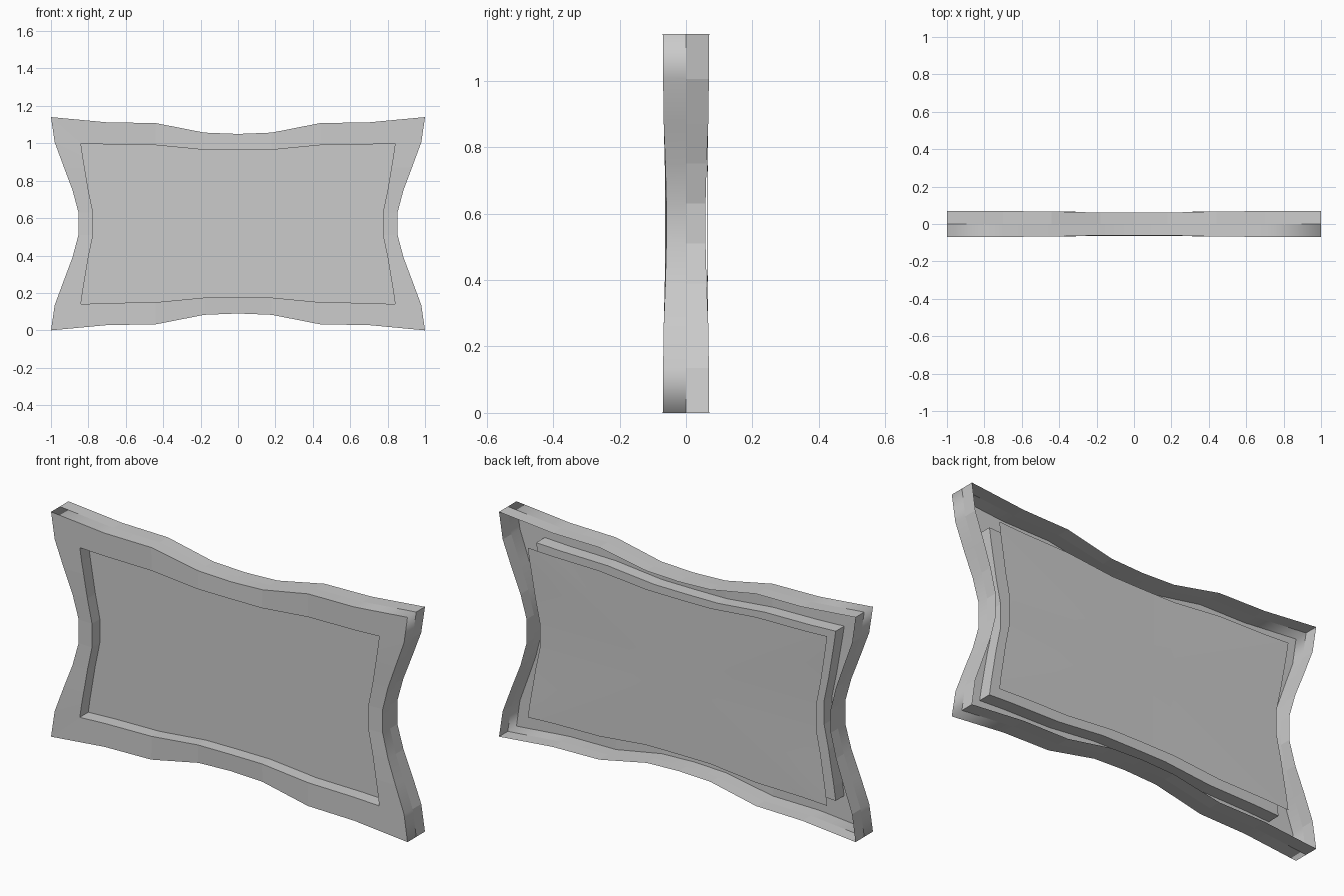
import bpy
import bmesh

cube = bpy.data.objects.get("Cube")
if cube:
    bpy.data.objects.remove(cube, do_unlink=True)

MID_Z = 0.57

grey = bpy.data.materials.new("plain_grey")
grey.use_nodes = True
grey.diffuse_color = (0.6, 0.6, 0.6, 1)
grey.node_tree.nodes["Principled BSDF"].inputs["Base Color"].default_value = (0.6, 0.6, 0.6, 1)

# Quarter outlines (x, z above middle, half depth), from top centre to side
OUTER = [(0, .48, .061), (.18, .487, .061), (.44, .538, .067), (.70, .542, .069),
         (1, .57, .07), (.98, .435, .069), (.93, .30, .067), (.885, .18, .062),
         (.853, .06, .059)]
INNER = [(0, .394, .064), (.18, .395, .064), (.44, .42, .066), (.70, .424, .067),
         (.84, .43, .068), (.83, .36, .067), (.82, .30, .066), (.80, .18, .064),
         (.775, .06, .063)]


def full_outline(quarter):
    """Mirror a quarter outline into a closed clockwise loop."""
    right = quarter + [(x, -z, d) for x, z, d in reversed(quarter)]
    left = [(-x, z, d) for x, z, d in reversed(right[1:-1])]
    return right + left


def ring(bm, quarter, side):
    """Loop of vertices; side is -1 front, 0 middle, 1 back."""
    return [bm.verts.new((x, side * d, z + MID_Z)) for x, z, d in full_outline(quarter)]


def bridge(bm, a, b, smooth=False):
    for i in range(len(a)):
        j = (i + 1) % len(a)
        face = bm.faces.new((a[i], a[j], b[j], b[i]))
        face.smooth = smooth


def fill(bm, loop):
    """Strips between the left and right halves of a loop, so concave edges stay exact."""
    centre = bm.verts.new((0, loop[0].co.y, MID_Z))
    for i in range(len(loop)):
        bm.faces.new((loop[i], loop[(i + 1) % len(loop)], centre))


def finish(bm, name):
    mesh = bpy.data.meshes.new(name)
    bm.to_mesh(mesh)
    bm.free()
    mesh.materials.append(grey)
    obj = bpy.data.objects.new(name, mesh)
    bpy.context.collection.objects.link(obj)
    return obj


# Frame: hollow shell with outer walls, front border and recessed panel
bm = bmesh.new()
back, middle, front = (ring(bm, OUTER, s) for s in (1, 0, -1))
lip, floor = (ring(bm, INNER, s) for s in (-1, 0))
bridge(bm, back, middle)
bridge(bm, middle, front, smooth=True)
bridge(bm, front, lip)
bridge(bm, lip, floor)
fill(bm, floor)
bmesh.ops.recalc_face_normals(bm, faces=bm.faces)
# The open shell should face forward on its front border
border = next(f for f in bm.faces if all(v in front or v in lip for v in f.verts))
if border.normal.y > 0:
    bmesh.ops.reverse_faces(bm, faces=bm.faces)
finish(bm, "frame")

# Back panel: thin sheet level with the rear edge of the walls
bm = bmesh.new()
fill(bm, ring(bm, INNER, 1))
for face in bm.faces:
    face.normal_update()
    face.smooth = True
    if face.normal.y < 0:
        face.normal_flip()
finish(bm, "back_panel")
